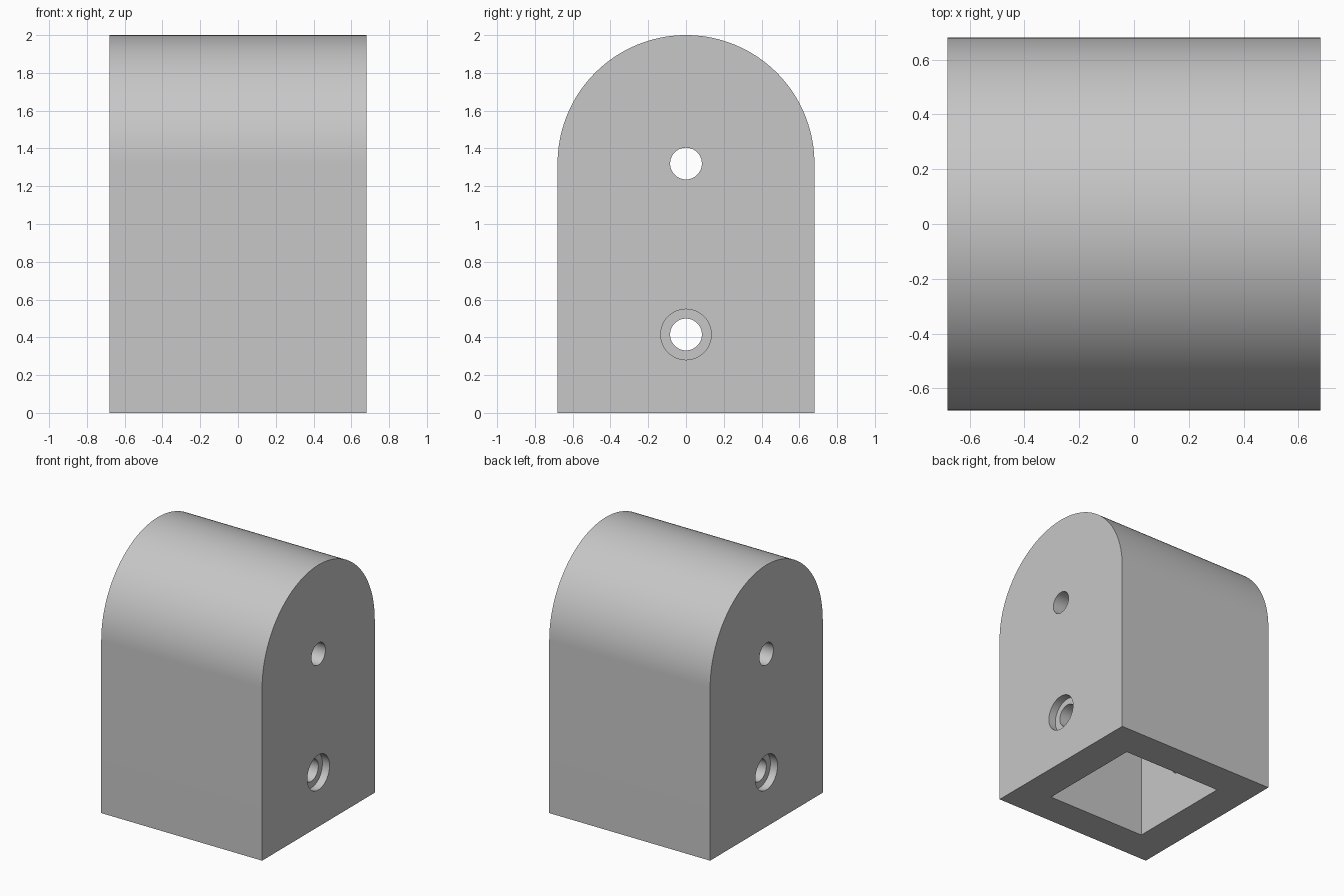
import bpy
import bmesh
import math
from mathutils import Matrix

cube = bpy.data.objects.get("Cube")
if cube:
    bpy.data.objects.remove(cube, do_unlink=True)

HALF = 0.68          # half width of the block and radius of its rounded top
ARC_Z = 2 - HALF     # centre of the rounded top and of the upper hole
BOLT_Z = 0.415       # height of the lower, counterbored hole
POCKET = 0.42        # half width of the square socket
POCKET_DEPTH = 0.84
HOLE_R, BORE_R, BORE_DEPTH = 0.084, 0.134, 0.06

grey = bpy.data.materials.new("light grey")
grey.use_nodes = True
colour = (0.57, 0.57, 0.57, 1)
grey.diffuse_color = colour
grey.node_tree.nodes["Principled BSDF"].inputs["Base Color"].default_value = colour


def add_object(name, bm):
    bmesh.ops.recalc_face_normals(bm, faces=bm.faces)
    mesh = bpy.data.meshes.new(name)
    bm.to_mesh(mesh)
    bm.free()
    mesh.materials.append(grey)
    obj = bpy.data.objects.new(name, mesh)
    bpy.context.collection.objects.link(obj)
    return obj


def rod(name, x, z, radius, length):
    """Cylinder lying along x."""
    bm = bmesh.new()
    bmesh.ops.create_cone(
        bm, cap_ends=True, segments=48, radius1=radius, radius2=radius, depth=length,
        matrix=Matrix.Translation((x, 0, z)) @ Matrix.Rotation(math.pi / 2, 4, "Y"))
    return add_object(name, bm)


# Arched block: side profile extruded along x
bm = bmesh.new()
STEPS = 72
profile = [(-HALF, 0), (HALF, 0)]
for i in range(STEPS + 1):
    a = math.pi * i / STEPS
    profile.append((HALF * math.cos(a), ARC_Z + HALF * math.sin(a)))
side = bm.faces.new([bm.verts.new((-HALF, y, z)) for y, z in profile])
extruded = bmesh.ops.extrude_face_region(bm, geom=[side])
new_verts = [g for g in extruded["geom"] if isinstance(g, bmesh.types.BMVert)]
bmesh.ops.translate(bm, verts=new_verts, vec=(2 * HALF, 0, 0))
block = add_object("arched_block", bm)

# Square socket open at the bottom
bm = bmesh.new()
bmesh.ops.create_cube(
    bm, size=1,
    matrix=Matrix.Diagonal((2 * POCKET, 2 * POCKET, 2 * POCKET_DEPTH, 1)))
cutters = [add_object("socket_cutter", bm)]

# Cross holes, the lower one counterbored on both sides
cutters.append(rod("upper_hole_cutter", 0, ARC_Z, HOLE_R, 2))
cutters.append(rod("lower_hole_cutter", 0, BOLT_Z, HOLE_R, 2))
for label, s in (("left", 1), ("right", -1)):
    cutters.append(rod(label + "_counterbore_cutter", s * HALF, BOLT_Z, BORE_R, 2 * BORE_DEPTH))

bpy.ops.object.select_all(action="DESELECT")
block.select_set(True)
bpy.context.view_layer.objects.active = block
for cutter in cutters:
    cut = block.modifiers.new(cutter.name, "BOOLEAN")
    cut.operation = "DIFFERENCE"
    cut.solver = "EXACT"
    cut.object = cutter
    bpy.ops.object.modifier_apply(modifier=cut.name)
for cutter in cutters:
    bpy.data.objects.remove(cutter, do_unlink=True)

bpy.ops.object.shade_smooth_by_angle(angle=math.radians(30))
